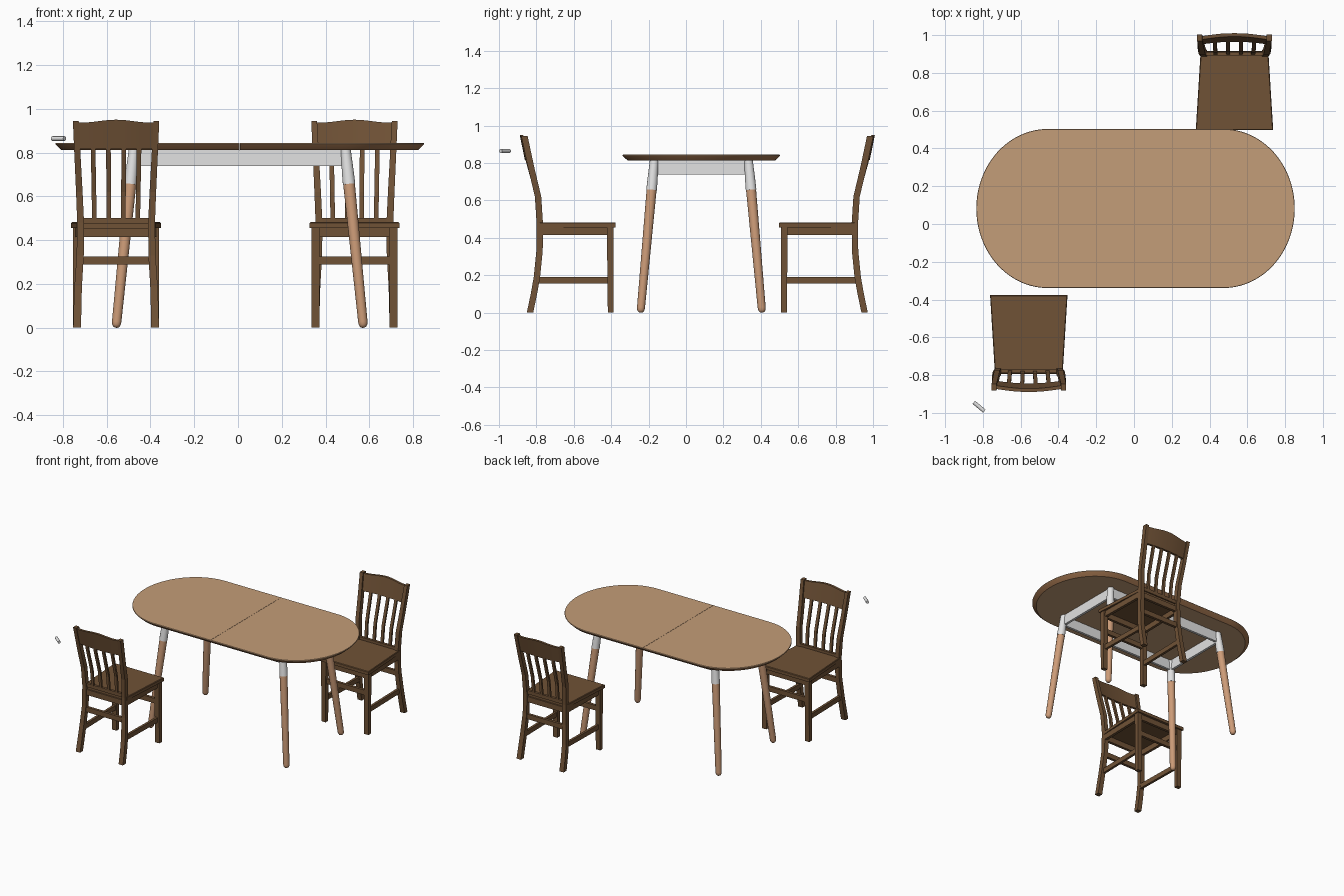
import bpy, bmesh, math
from mathutils import Vector, Matrix

cube = bpy.data.objects.get("Cube")
if cube:
    bpy.data.objects.remove(cube)


def material(name, rgb):
    m = bpy.data.materials.new(name)
    lin = [((c / 255 + 0.055) / 1.055) ** 2.4 for c in rgb] + [1]
    m.use_nodes = True
    m.diffuse_color = lin
    m.node_tree.nodes["Principled BSDF"].inputs["Base Color"].default_value = lin
    return m


TAN = material("tan wood", (196, 157, 120))
RIM = material("brown rim wood", (156, 112, 76))
LEG = material("warm leg wood", (205, 156, 120))
WHITE = material("white metal", (226, 226, 226))
DARK = material("dark brown wood", (112, 82, 54))


def finish(name, bm, *mats, smooth=False):
    bmesh.ops.recalc_face_normals(bm, faces=bm.faces)
    mesh = bpy.data.meshes.new(name)
    bm.to_mesh(mesh)
    bm.free()
    for m in mats:
        mesh.materials.append(m)
    ob = bpy.data.objects.new(name, mesh)
    bpy.context.collection.objects.link(ob)
    if smooth:
        bpy.ops.object.select_all(action='DESELECT')
        ob.select_set(True)
        bpy.context.view_layer.objects.active = ob
        bpy.ops.object.shade_smooth_by_angle(angle=math.radians(35))
    return ob


def loft(rings):
    """Skin a list of equal-length rings and cap both ends."""
    bm = bmesh.new()
    loops = [[bm.verts.new(p) for p in ring] for ring in rings]
    n = len(loops[0])
    for a, b in zip(loops, loops[1:]):
        for i in range(n):
            j = (i + 1) % n
            bm.faces.new((a[i], a[j], b[j], b[i]))
    bm.faces.new(loops[0])
    bm.faces.new(loops[-1])
    return bm


def rect(c, w, d):
    """Horizontal rectangle ring around a centre."""
    return [(c[0] + sx * w / 2, c[1] + sy * d / 2, c[2])
            for sx, sy in ((-1, -1), (1, -1), (1, 1), (-1, 1))]


def box(lo, hi):
    c = [(a + b) / 2 for a, b in zip(lo, hi)]
    w, d = hi[0] - lo[0], hi[1] - lo[1]
    return loft([rect((c[0], c[1], z), w, d) for z in (lo[2], hi[2])])


def round_bar(a, b, stations, n=20):
    """Round bar from a to b; stations are (fraction, radius)."""
    a, b = Vector(a), Vector(b)
    rot = (b - a).to_track_quat('Z', 'Y')
    ang = [2 * math.pi * i / n for i in range(n)]
    return loft([[a + (b - a) * t + rot @ Vector((r * math.cos(q), r * math.sin(q), 0))
                  for q in ang] for t, r in stations])


# ---------------- table ----------------
CX, CY = 0.008, 0.082


def leaf_ring(side, inset, z, n=40):
    pts = [(CX + side * 0.0008, CY - 0.421 + inset, z)]
    for i in range(n + 1):
        q = -math.pi / 2 + math.pi * i / n
        pts.append((CX + side * (0.465 + (0.378 - inset) * math.cos(q)),
                    CY + (0.421 - inset) * math.sin(q), z))
    pts.append((CX + side * 0.0008, CY + 0.421 - inset, z))
    return pts


for side, label in ((1, "left"), (-1, "right")):
    bm = loft([leaf_ring(side, i, z) for i, z in
               ((0.028, 0.812), (0.002, 0.836), (0, 0.839), (0.002, 0.844))])
    bm.normal_update()
    for f in bm.faces:
        if len(f.verts) == 4 and f.calc_center_median().z < 0.836:
            f.material_index = 1
    finish("table_leaf_" + label, bm, TAN, RIM, smooth=True)

# splayed legs with metal sockets
for sx in (-1, 1):
    for sy in (-1, 1):
        def at(z):
            return (CX + sx * (0.565 - 0.1 * z), CY + sy * (0.325 - 0.09 * z), z)
        tag = ("left" if sx > 0 else "right") + ("_back" if sy > 0 else "_front")
        finish("table_leg_" + tag, round_bar(at(0), at(0.665), [
            (0, 0.006), (0.006, 0.014), (0.02, 0.0195), (0.04, 0.0215), (1, 0.027)]),
            LEG, smooth=True)
        finish("leg_socket_" + tag, round_bar(at(0.655), at(0.812), [
            (0, 0.0285), (0.3, 0.0275), (1, 0.0235)]), WHITE, smooth=True)

# metal frame under the top
for s, label in ((-1, "front"), (1, "back")):
    y = CY + s * 0.253
    finish("frame_rail_" + label,
           box((CX - 0.48, y - 0.009, 0.738), (CX + 0.48, y + 0.009, 0.812)), WHITE)
for s, label in ((-1, "right"), (1, "left")):
    x = CX + s * 0.485
    finish("frame_rail_" + label,
           box((x - 0.009, CY - 0.25, 0.738), (x + 0.009, CY + 0.25, 0.812)), WHITE)

# ---------------- chairs ----------------
# chair space: seat front at y = 0, backrest toward -y
POST = [(0, 0.178, 0.458), (0.1, 0.176, 0.437), (0.19, 0.173, 0.421), (0.33, 0.164, 0.407),
        (0.48, 0.162, 0.406), (0.62, 0.168, 0.415), (0.78, 0.176, 0.453), (0.945, 0.184, 0.488)]


def back_depth(z):
    for (z0, _, d0), (z1, _, d1) in zip(POST, POST[1:]):
        if z <= z1:
            return d0 + (d1 - d0) * (z - z0) / (z1 - z0)
    return POST[-1][2]


def bow(u):
    """Backward bulge of the crest across its width."""
    return 0.016 * (1 - (u / 0.185) ** 2)


def build_chair(prefix, place):
    def part(name, bm, smooth=False):
        bm.transform(place)
        finish(prefix + name, bm, DARK, smooth=smooth)

    # tapered seat
    seat = loft([[(-0.205 + i, -i, z), (0.205 - i, -i, z), (0.18 - i, -0.405, z), (-0.18 + i, -0.405, z)]
                 for z, i in ((0.456, 0), (0.478, 0), (0.482, 0.004))])
    part("seat", seat)

    for s, label in ((-1, "_right"), (1, "_left")):
        # front legs and bent back posts
        part("front_leg" + label, loft([rect((s * 0.178, -0.027, 0), 0.036, 0.03),
                                        rect((s * 0.177, -0.029, 0.456), 0.038, 0.036)]))
        part("back_post" + label, loft([rect((s * u, -d, z), 0.036 - 0.01 * z, 0.034)
                                        for z, u, d in POST]))
        # side apron and low side stretcher
        for name, z, h, w in (("side_apron", 0.415, 0.041, 0.02), ("side_stretcher", 0.155, 0.036, 0.018)):
            part(name + label, loft([
                [(s * u + a * w / 2, y, z + b * h) for a, b in ((-1, 0), (1, 0), (1, 1), (-1, 1))]
                for u, y in ((0.175, -0.03), (0.167, -0.41))]))

    # cross rails front and back
    for name, y, z, h in (("front_apron", -0.028, 0.415, 0.041), ("back_apron", -0.405, 0.415, 0.041),
                          ("front_stretcher", -0.028, 0.288, 0.037),
                          ("back_stretcher", -0.408, 0.288, 0.037),
                          ("back_lower_rail", -0.404, 0.475, 0.027)):
        part(name, box((-0.168, y - 0.01, z), (0.168, y + 0.01, z + h)))

    # back spindles
    for i in range(4):
        k = i - 1.5
        rings = []
        for z in (0.49, 0.62, 0.78, 0.84):
            u = k * (0.066 + 0.012 * (z - 0.49))
            d = back_depth(z) + bow(u) * (z - 0.49) / 0.35
            rings.append(rect((u, -d, z), 0.021, 0.014))
        part("spindle_%d" % (i + 1), loft(rings))

    # bowed crest with a wavy top edge
    rings = []
    for i in range(17):
        t = -1 + i / 8
        u = 0.185 * t
        top = 0.937 + 0.013 * (0.5 + 0.5 * math.cos(math.pi * min(1, abs(t) * 1.2)))
        rings.append([(u, -back_depth(z) - bow(u) + o, z)
                      for z, o in ((0.817, -0.009), (0.817, 0.009), (top, 0.009), (top, -0.009))])
    part("crest_rail", loft(rings), smooth=True)


build_chair("front_chair_", Matrix.Translation((-0.557, -0.376, 0)))
build_chair("back_chair_", Matrix.Translation((0.532, 0.497, 0)) @ Matrix.Rotation(math.pi, 4, 'Z'))

# small loose peg
finish("loose_peg", round_bar((-0.848, -0.944, 0.864), (-0.792, -0.991, 0.864),
                              [(0, 0.0105), (1, 0.0105)], 16), WHITE, smooth=True)
